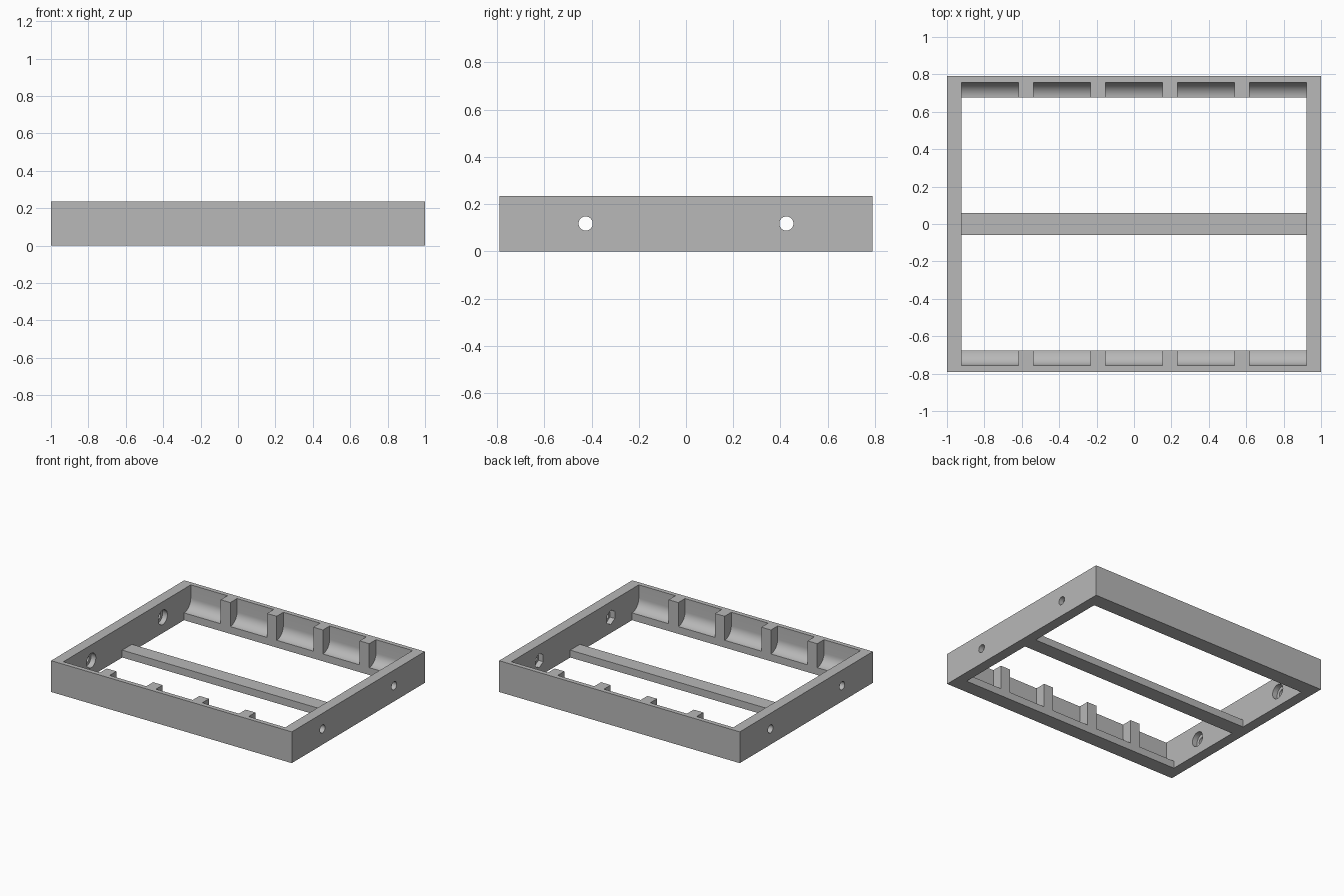
import bpy, bmesh, math
from mathutils import Matrix

cube = bpy.data.objects.get("Cube")
if cube:
    bpy.data.objects.remove(cube, do_unlink=True)

# Overall sizes
X, Y, H = 1.0, 0.79, 0.235          # outer half sizes and height
XI, YI, YP = 0.922, 0.676, 0.756    # inner side wall, rail face, pocket back
LEDGE = 0.055                       # height of ledge and cross bar
BAY, POST = 0.305, 0.08

grey = bpy.data.materials.new("grey")
grey.use_nodes = True
grey.diffuse_color = (0.48, 0.48, 0.48, 1)
grey.node_tree.nodes["Principled BSDF"].inputs["Base Color"].default_value = (0.48, 0.48, 0.48, 1)


def finish(name, bm):
    bmesh.ops.recalc_face_normals(bm, faces=bm.faces)
    mesh = bpy.data.meshes.new(name)
    bm.to_mesh(mesh)
    bm.free()
    mesh.materials.append(grey)
    obj = bpy.data.objects.new(name, mesh)
    bpy.context.collection.objects.link(obj)
    return obj


def prism(name, profile, x0, x1):
    """Extrude a (y, z) profile along x."""
    bm = bmesh.new()
    face = bm.faces.new([bm.verts.new((x0, y, z)) for y, z in profile])
    new = bmesh.ops.extrude_face_region(bm, geom=[face])["geom"]
    verts = [g for g in new if isinstance(g, bmesh.types.BMVert)]
    bmesh.ops.translate(bm, vec=(x1 - x0, 0, 0), verts=verts)
    return finish(name, bm)


def box(name, x0, x1, y0, y1, z0, z1):
    return prism(name, [(y0, z0), (y1, z0), (y1, z1), (y0, z1)], x0, x1)


def cut(obj, x0, x1, y, radius, sides):
    """Bore a round or six-sided hole along x with a corner at the top."""
    ring = [(y + radius * math.sin(i * math.tau / sides),
             H / 2 + radius * math.cos(i * math.tau / sides)) for i in range(sides)]
    cutter = prism("hole_cutter", ring, x0, x1)
    cutter.hide_render = True
    mod = obj.modifiers.new("hole", "BOOLEAN")
    mod.operation, mod.solver, mod.object = "DIFFERENCE", "EXACT", cutter
    graph = bpy.context.evaluated_depsgraph_get()
    mesh = bpy.data.meshes.new_from_object(obj.evaluated_get(graph))
    obj.modifiers.clear()
    obj.data = mesh
    bpy.data.objects.remove(cutter, do_unlink=True)


smooth = []

# Side walls: bolt holes with hexagonal seats on the left, round on the right
for name, s, sides in (("left_wall", 1, 6), ("right_wall", -1, 40)):
    wall = box(name, min(s * XI, s * X), max(s * XI, s * X), -Y, Y, 0, H)
    for y in (-0.425, 0.425):
        cut(wall, s * 0.85, s * 1.1, y, 0.03, 32)
        cut(wall, s * 0.85, s * (XI + 0.04), y, 0.054, sides)
    smooth.append(wall)

# Rails with a scooped trough, divided into five bays by posts
R = YP - YI
arc = [(YI + R * math.sin(a), LEDGE + R - R * math.cos(a))
       for a in (i * math.pi / 24 for i in range(13))]
profile = [(Y, 0), (YI, 0)] + arc + [(YP, H), (Y, H)]
for name, s in (("front", -1), ("back", 1)):
    smooth.append(prism(name + "_rail", [(s * y, z) for y, z in profile], -XI, XI))
    for i in range(4):
        x = (i - 1.5) * (BAY + POST)
        ys = sorted((s * YI, s * YP))
        box(f"{name}_post_{i + 1}", x - POST / 2, x + POST / 2, ys[0], ys[1], LEDGE, H)

# Low bar across the middle
box("cross_bar", -XI, XI, -0.0575, 0.0575, 0, LEDGE)

# Smooth the curved surfaces while keeping the edges sharp
bpy.ops.object.select_all(action="DESELECT")
for obj in smooth:
    obj.select_set(True)
bpy.context.view_layer.objects.active = smooth[0]
bpy.ops.object.shade_smooth_by_angle(angle=math.radians(30))
